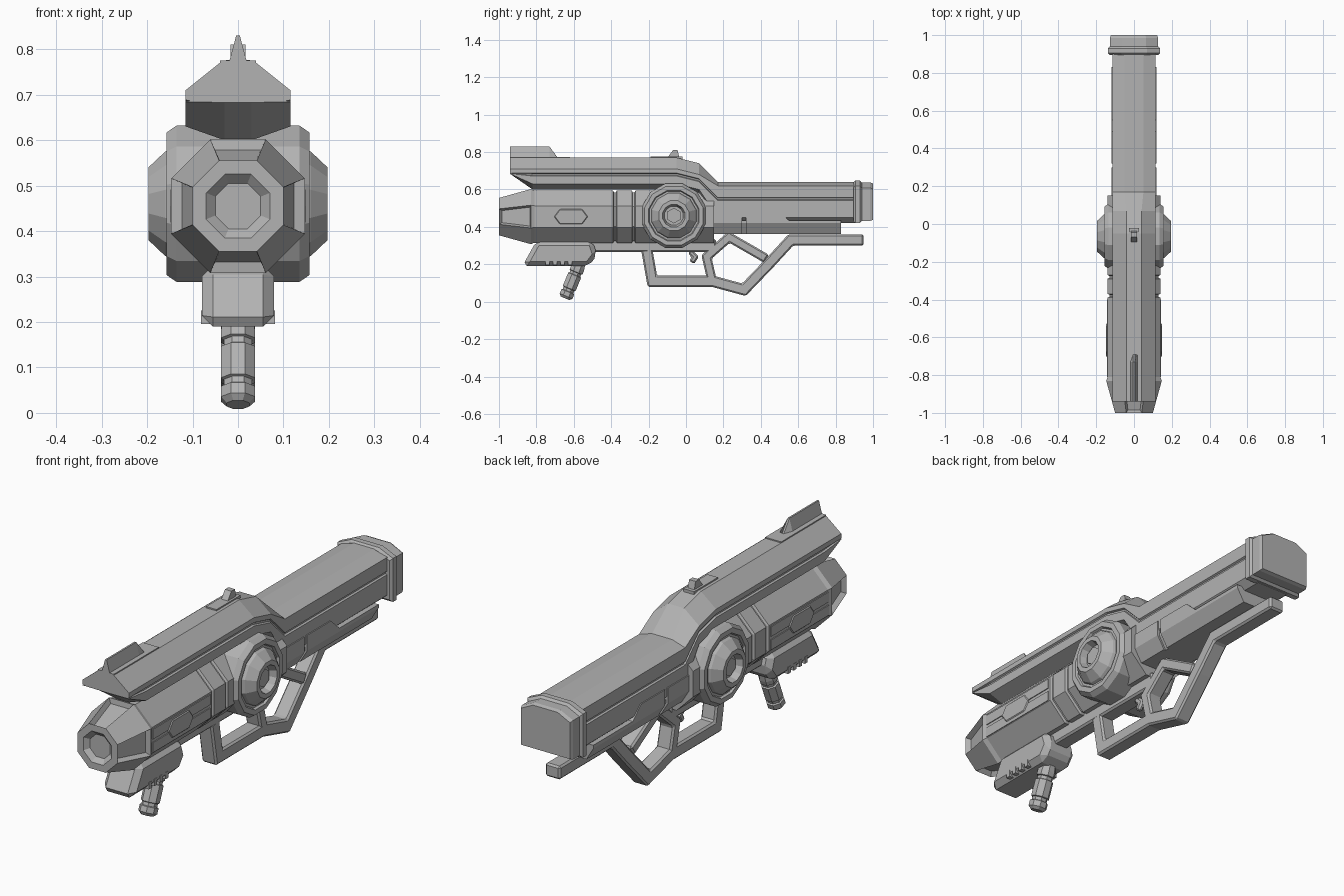
import bpy, bmesh, math
from mathutils import Vector

cube = bpy.data.objects.get("Cube")
if cube:
    bpy.data.objects.remove(cube, do_unlink=True)

shade = 0.45
grey = bpy.data.materials.new("plain_grey")
grey.use_nodes = True
grey.diffuse_color = (shade, shade, shade, 1)
grey.node_tree.nodes["Principled BSDF"].inputs["Base Color"].default_value = grey.diffuse_color


def finish(name, bm, chamfer=0):
    bmesh.ops.recalc_face_normals(bm, faces=bm.faces)
    mesh = bpy.data.meshes.new(name)
    bm.to_mesh(mesh)
    bm.free()
    mesh.materials.append(grey)
    part = bpy.data.objects.new(name, mesh)
    bpy.context.collection.objects.link(part)
    if chamfer:
        modifier = part.modifiers.new("chamfer", 'BEVEL')
        modifier.width = chamfer
        modifier.segments = 1
        modifier.limit_method = 'ANGLE'
    return part


def skin(name, rings, chamfer=0):
    """Bridge equal rings of points and cap both ends."""
    bm = bmesh.new()
    rows = [[bm.verts.new(point) for point in ring] for ring in rings]
    count = len(rows[0])
    for near, far in zip(rows, rows[1:]):
        for i in range(count):
            j = (i + 1) % count
            bm.faces.new((near[i], near[j], far[j], far[i]))
    bm.faces.new(rows[0])
    bm.faces.new(rows[-1])
    return finish(name, bm, chamfer)


def lathe(name, origin, axis, profile, sides=8):
    """Faceted turning; profile holds (distance, flat-to-centre radius)."""
    turn = Vector(axis).to_track_quat('Z', 'Y')
    step = math.tau / sides
    rings = []
    for distance, flat in profile:
        radius = flat / math.cos(step / 2)
        angles = [(i + 0.5) * step for i in range(sides)]
        rings.append([Vector(origin) + turn @ Vector((radius * math.cos(angle),
                                                      radius * math.sin(angle), distance))
                      for angle in angles])
    return skin(name, rings)


def grooved(start, end, radius, grooves, half_width=0.01, depth=0.01):
    """Straight turning profile interrupted by ring grooves."""
    profile = [(start, radius)]
    for middle in grooves:
        left, right = middle - half_width, middle + half_width
        inner_left, inner_right = left + depth / 2, right - depth / 2
        profile += [(left, radius), (inner_left, radius - depth),
                    (inner_right, radius - depth), (right, radius)]
    return profile + [(end, radius)]


def prism(name, outline, inner, outer, chamfer=0):
    """Side outline of (y, z) points extruded across x."""
    return skin(name, [[(x, y, z) for y, z in outline] for x in (inner, outer)], chamfer)


def rectangle(front, back, low, high):
    return [(front, low), (back, low), (back, high), (front, high)]


def loft(name, stations):
    """Mirrored half sections of (x, z) points placed along y."""
    return skin(name, [[(x, y, z) for x, z in half] + [(-x, y, z) for x, z in reversed(half)]
                       for y, half in stations])


def strut(name, path, width=0.06, half_depth=0.037):
    """Flat bar with mitred corners following a (y, z) path."""
    points = [Vector(point) for point in path]
    rings = []
    for i, point in enumerate(points):
        before = point - points[i - 1] if i else points[1] - point
        after = points[i + 1] - point if i + 1 < len(points) else before
        mitre = before.normalized() + after.normalized()
        normal = Vector((-mitre.y, mitre.x)).normalized()
        normal *= width / 2 / normal.dot(Vector((-before.y, before.x)).normalized())
        high, low = point + normal, point - normal
        rings.append([(half_depth, *high), (half_depth, *low),
                      (-half_depth, *low), (-half_depth, *high)])
    return skin(name, rings, chamfer=0.008)


SIDES = (("left", 1), ("right", -1))
AXIS_Z = 0.455

# Barrel with ring grooves and a tapered, fluted muzzle
RADIUS = 0.14
muzzle = [(-0.98, 0.05), (-1, 0.07), (-1, 0.1), (-0.83, RADIUS + 0.007)]
barrel = lathe("barrel", (0, 0, AXIS_Z), (0, 1, 0),
               muzzle + grooved(-0.81, 0.15, RADIUS, (-0.38, -0.28)))
bm = bmesh.new()
bm.from_mesh(barrel.data)
bm.normal_update()
flutes = [face for face in bm.faces if -0.95 < face.calc_center_median().y < -0.85
          and max(abs(face.normal.x), abs(face.normal.z)) > 0.9]
bmesh.ops.inset_individual(bm, faces=flutes, thickness=0.014, depth=-0.022)
bm.to_mesh(barrel.data)
bm.free()

# Raised barrel side plates and six-sided panels
half_panel = [(-0.09, 0), (-0.06, 0.04), (0.06, 0.04)]
panel = half_panel + [(-y, -z) for y, z in half_panel]
panel = [(y - 0.615, z + AXIS_Z) for y, z in panel]
for side, sign in SIDES:
    for label, low in (("upper", AXIS_Z), ("lower", AXIS_Z - 0.06)):
        prism(f"{side}_{label}_barrel_plate", rectangle(-0.81, -0.4, low + 0.005, low + 0.05),
              sign * RADIUS, sign * (RADIUS + 0.004))
    prism(f"{side}_barrel_panel", panel, sign * RADIUS, sign * (RADIUS + 0.008), chamfer=0.004)


# Top cover flowing down into the rear stock, with a seam along each side
def shell(top, shoulder, seam, bottom, flat, keel, width=0.115, notch=0.008):
    return [(flat, top), (width, shoulder), (width, seam + notch),
            (width - notch, seam + notch / 2), (width - notch, seam - notch / 2),
            (width, seam - notch), (width, bottom), (keel, bottom - 0.03)]


cover = shell(top=0.77, shoulder=0.71, seam=0.68, bottom=0.63, flat=0.04, keel=0.03)
stock = shell(top=0.64, shoulder=0.62, seam=0.55, bottom=0.45, flat=0.05, keel=0.08)
nose = [(x, max(z, 0.69 - i / 1000)) for i, (x, z) in enumerate(cover)]
hump = [(x, z - 0.03) for x, z in cover]
loft("top_cover_and_stock", [(-0.94, nose), (-0.82, cover), (-0.05, cover),
                             (0.07, hump), (0.17, stock), (0.92, stock)])


# Stepped lower stock body, split by a joint
def lower_section(top, width=0.12):
    return [(width, top), (width, 0.42), (width - 0.035, 0.362)]


HIGH, LOW = 0.49, 0.435
lower_parts = {
    "lower_stock_front": [(0.08, HIGH), (0.3, HIGH)],
    "lower_stock_rear": [(0.32, HIGH), (0.49, HIGH), (0.55, LOW), (0.83, LOW)],
}
for name, levels in lower_parts.items():
    loft(name, [(y, lower_section(top)) for y, top in levels])
loft("lower_stock_core", [(y, lower_section(LOW, width=0.11)) for y in (0.1, 0.6)])


# Butt cap in two layers
def cap_section(width):
    top, bottom = 0.51 + width, 0.56 - width
    return [(width / 2, top), (width, top - 0.03), (width, bottom)]


wide, slim = cap_section(0.138), cap_section(0.128)
loft("butt_collar", [(0.895, slim), (0.905, wide), (0.93, wide), (0.94, slim)])
loft("butt_cap", [(0.93, slim), (0.985, slim), (1, cap_section(0.122))])

# Round side hubs
hub_profile = [(0, 0.172), (0.135, 0.172), (0.157, 0.157), (0.157, 0.135), (0.147, 0.13),
               (0.147, 0.12), (0.16, 0.115), (0.197, 0.08), (0.197, 0.06), (0.165, 0.05)]
for side, sign in SIDES:
    centre, outward = (0, -0.065, AXIS_Z + 0.005), (sign, 0, 0)
    lathe(f"{side}_hub", centre, outward, hub_profile, sides=12)
    lathe(f"{side}_hub_pin", centre, outward, grooved(0.15, 0.175, 0.036, ()), sides=6)

# Open handle frame and trigger
strut("handle_top_beam", [(-0.55, 0.3), (0.16, 0.3)], width=0.07)
strut("handle_outer_frame", [(-0.21, 0.28), (-0.18, 0.11), (0.14, 0.11), (0.31, 0.064),
                             (0.45, 0.21), (0.56, 0.33), (0.95, 0.33)])
strut("handle_inner_frame", [(0.14, 0.11), (0.11, 0.24), (0.23, 0.345), (0.43, 0.23)],
      width=0.05)
strut("trigger", [(0.02, 0.27), (0.05, 0.24), (0.03, 0.21)], width=0.03, half_depth=0.012)

# Housing below the barrel, with ribs
prism("lower_housing", [(-0.875, 0.19), (-0.8, 0.325), (-0.5, 0.325), (-0.475, 0.25),
                        (-0.52, 0.19)], -0.079, 0.079, chamfer=0.024)
for i in range(4):
    front = -0.75 + i * 0.04
    prism(f"housing_rib_{i + 1}", rectangle(front, front + 0.02, 0.195, 0.225), -0.081, 0.081)

# Tilted foregrip
lathe("foregrip", (0, -0.565, 0.215), (0, -0.38, -0.92),
      [(0, 0.03)] + grooved(0.04, 0.2, 0.037, (0.07, 0.165), depth=0.006) + [(0.213, 0.025)])

# Front and rear sights
prism("front_sight_base", rectangle(-0.94, -0.62, 0.755, 0.775), -0.04, 0.04)
fin = [(0.004, 0.83), (0.02, 0.77)]
fin_foot = [(x, min(z, 0.775)) for x, z in fin]
loft("front_sight_fin", [(-0.94, fin), (-0.73, fin), (-0.69, fin_foot)])
prism("rear_sight_base", rectangle(-0.19, -0.02, 0.75, 0.776), -0.026, 0.026)
prism("rear_sight_post", [(-0.1, 0.77), (-0.07, 0.81), (-0.045, 0.81), (-0.035, 0.77)],
      -0.016, 0.016)
